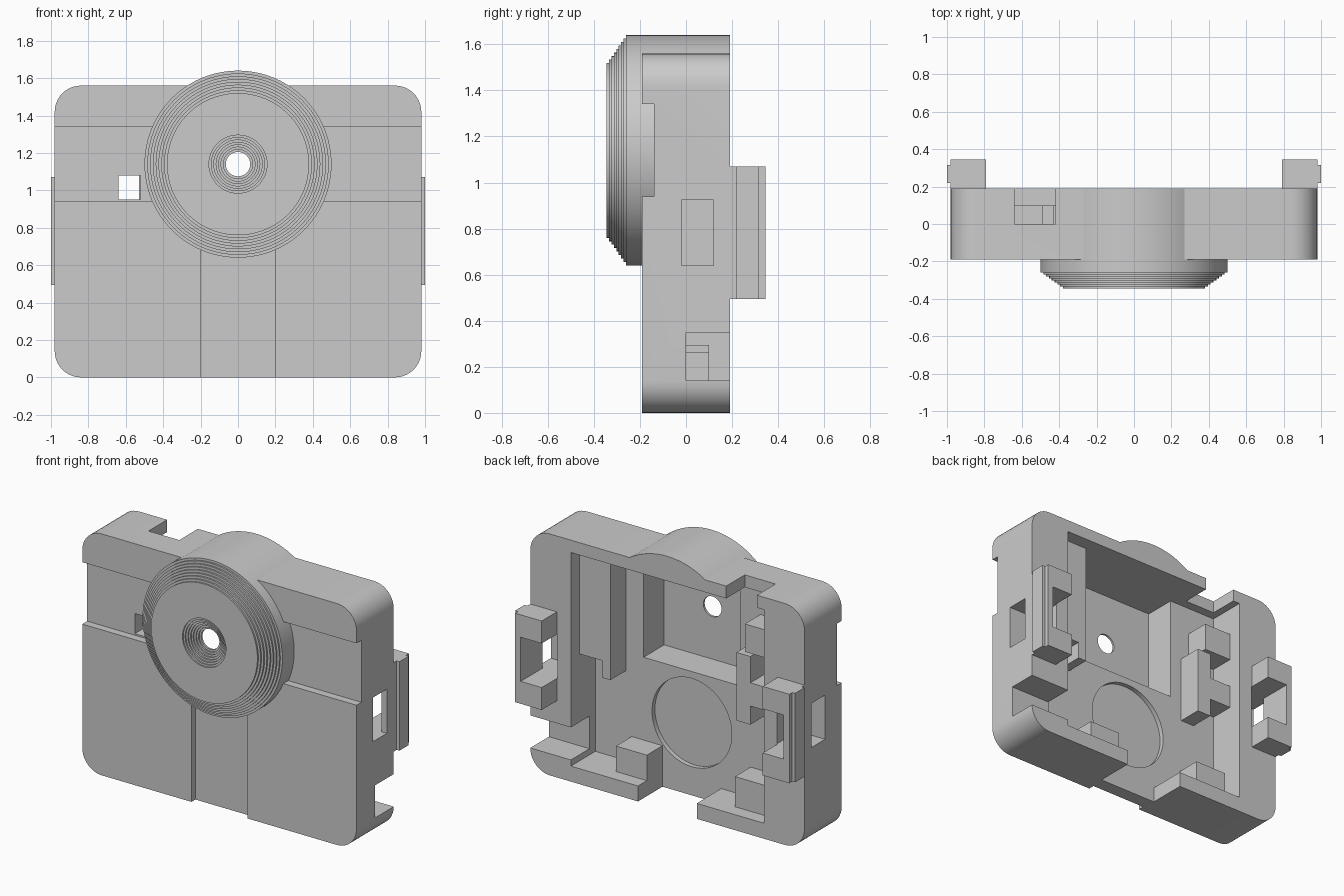
import bpy, bmesh, math

if "Cube" in bpy.data.objects:
    bpy.data.objects.remove(bpy.data.objects["Cube"], do_unlink=True)

grey = bpy.data.materials.new("plain grey")
grey.use_nodes = True
grey.diffuse_color = (0.6, 0.6, 0.6, 1)
grey.node_tree.nodes["Principled BSDF"].inputs["Base Color"].default_value = (0.6, 0.6, 0.6, 1)

HUB_Z = 1.14


def finish(bm, name):
    bmesh.ops.recalc_face_normals(bm, faces=bm.faces)
    mesh = bpy.data.meshes.new(name)
    bm.to_mesh(mesh)
    bm.free()
    mesh.materials.append(grey)
    obj = bpy.data.objects.new(name, mesh)
    bpy.context.collection.objects.link(obj)
    return obj


def box(name, x, y, z):
    """Box from (low, high) ranges."""
    bm = bmesh.new()
    bmesh.ops.create_cube(bm, size=1)
    for v in bm.verts:
        for i, (a, b) in enumerate((x, y, z)):
            v.co[i] = a if v.co[i] < 0 else b
    return finish(bm, name)


def mirrored(x, side):
    return tuple(sorted((x[0] * side, x[1] * side)))


def lathe(name, profile, centre_z, segments=96):
    """Closed solid turned around the y direction from (radius, y) points."""
    bm = bmesh.new()
    rings = []
    for r, y in profile:
        ring = []
        for i in range(segments):
            a = math.tau * i / segments
            ring.append(bm.verts.new((r * math.cos(a), y, centre_z + r * math.sin(a))))
        rings.append(ring)
    for a, b in zip(rings, rings[1:]):
        for i in range(segments):
            j = (i + 1) % segments
            bm.faces.new((a[i], a[j], b[j], b[i]))
    bm.faces.new(rings[0])
    bm.faces.new(rings[-1])
    return finish(bm, name)


def rounded_plate(name, half, height, radius, y0, y1, steps=10):
    bm = bmesh.new()
    verts = []
    corners = ((1, 1), (-1, 1), (-1, -1), (1, -1))
    for q, (sx, sz) in enumerate(corners):
        cx = sx * (half - radius)
        cz = height / 2 + sz * (height / 2 - radius)
        for i in range(steps + 1):
            a = math.pi / 2 * (q + i / steps)
            verts.append(bm.verts.new((cx + radius * math.cos(a), y0, cz + radius * math.sin(a))))
    face = bm.faces.new(verts)
    new = bmesh.ops.extrude_face_region(bm, geom=[face])["geom"]
    moved = [g for g in new if isinstance(g, bmesh.types.BMVert)]
    bmesh.ops.translate(bm, verts=moved, vec=(0, y1 - y0, 0))
    return finish(bm, name)


def combine(target, tool, operation):
    mod = target.modifiers.new("combine", 'BOOLEAN')
    mod.operation = operation
    mod.solver = 'EXACT'
    mod.object = tool
    bpy.context.view_layer.objects.active = target
    bpy.ops.object.modifier_apply(modifier=mod.name)
    bpy.data.objects.remove(tool, do_unlink=True)


def cut(x, y, z):
    combine(housing, box("cutter", x, y, z), 'DIFFERENCE')


def add(x, y, z):
    combine(housing, box("part", x, y, z), 'UNION')


def stairs(r0, r1, y0, y1, count):
    """Stepped profile from one radius and depth to another."""
    points = []
    for i in range(count):
        r = r0 + (r1 - r0) * i / (count - 1)
        points.append((r, y0 + (y1 - y0) * i / count))
        points.append((r, y0 + (y1 - y0) * (i + 1) / count))
    return points


# Rounded housing with front band and channel
housing = rounded_plate("housing", 0.98, 1.56, 0.14, -0.19, 0.19)
cut((-1.1, 1.1), (-0.3, -0.14), (0.94, 1.34))
cut((-0.2, 0.2), (-0.3, -0.15), (-0.1, 0.8))

# Round stepped hub
hub = lathe("hub", [(0.5, 0.19)] + stairs(0.5, 0.38, -0.25, -0.345, 9)[1:], HUB_Z)
combine(housing, hub, 'UNION')

# Main cavity, hub pocket and floor recess
cut((-0.69, 0.69), (-0.06, 0.3), (0.1, 1.48))
cut((-0.345, 0.345), (-0.27, 0.1), (0.8, 1.48))
combine(housing, lathe("recess", [(0.285, -0.09), (0.285, 0.05)], 0.47), 'DIFFERENCE')

# Stepped centre hole
hole = [(0.155, -0.4)] + stairs(0.155, 0.065, -0.345, -0.275, 8)[1:] + [(0.065, -0.2)]
combine(housing, lathe("hole", hole, HUB_Z), 'DIFFERENCE')

# Openings in the bottom, the left side, the top and the front
cut((-0.21, 0.21), (-0.06, 0.3), (-0.1, 0.15))
cut((0.6, 1.1), (0, 0.3), (0.14, 0.35))
cut((-0.64, -0.42), (0, 0.3), (1.4, 1.7))
cut((-0.64, -0.52), (-0.3, 0.05), (0.95, 1.08))

# Inner supports, sunk slightly into floor and walls
depth = (-0.08, 0.1)
add((0.47, 0.72), depth, (0.79, 1.5))
add((0.47, 0.53), depth, (0.68, 0.85))
add((-0.53, -0.43), depth, (0.66, 1.1))
add((-0.72, -0.5), depth, (0.78, 0.93))
add((-0.72, -0.49), depth, (1.12, 1.3))
add((0.21, 0.43), depth, (0.05, 0.265))
add((-0.65, -0.42), depth, (0.05, 0.295))

# Strap clips with a tunnel out through each side wall
for side in (1, -1):
    add(mirrored((0.79, 0.98), side), (0.15, 0.345), (0.495, 1.07))
    add(mirrored((0.95, 1.0), side), (0.22, 0.315), (0.495, 1.07))
    cut(mirrored((0.785, 0.94), side), (-0.02, 0.4), (0.64, 0.925))
    cut(mirrored((0.785, 1.1), side), (-0.02, 0.12), (0.64, 0.925))

# Smooth curved walls, crisp edges
bpy.ops.object.select_all(action='DESELECT')
housing.select_set(True)
bpy.context.view_layer.objects.active = housing
bpy.ops.object.shade_smooth_by_angle(angle=math.radians(30))
